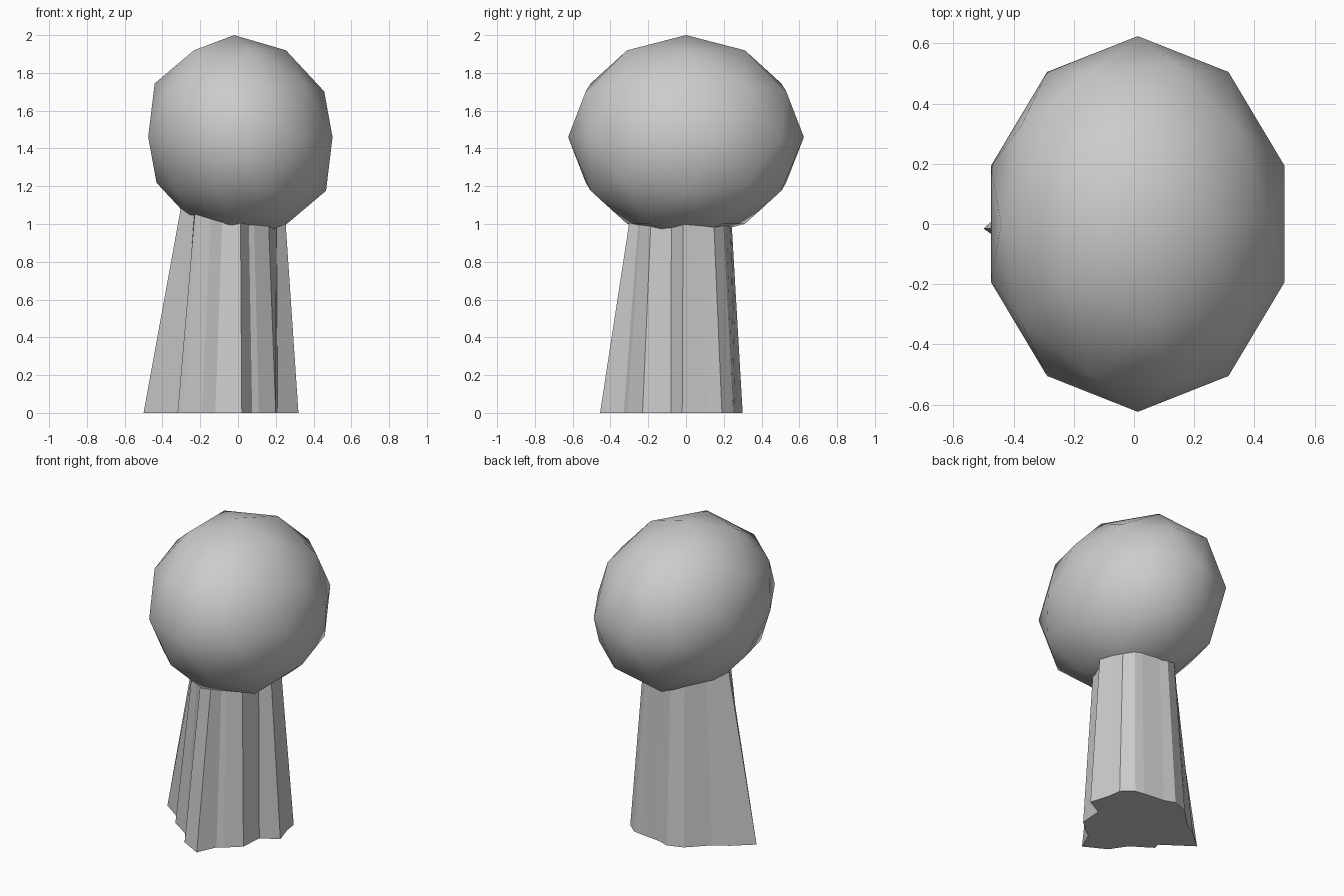
import bpy, bmesh, math
from mathutils import Matrix

if "Cube" in bpy.data.objects:
    bpy.data.objects.remove(bpy.data.objects["Cube"])


def finish(bm, name, smooth):
    bmesh.ops.recalc_face_normals(bm, faces=bm.faces)
    for f in bm.faces:
        f.smooth = smooth
    mesh = bpy.data.meshes.new(name)
    bm.to_mesh(mesh)
    bm.free()
    ob = bpy.data.objects.new(name, mesh)
    bpy.context.collection.objects.link(ob)
    return ob


# Crown: smooth low-poly icosphere, stretched and leaning slightly left at the top
bm = bmesh.new()
bmesh.ops.create_icosphere(bm, subdivisions=2, radius=1.0)
crown_shape = Matrix(((0.513, 0, -0.033, 0.0125),
                      (0, 0.624, 0, 0.0),
                      (0, 0, 0.54, 1.46),
                      (0, 0, 0, 1)))
bm.transform(crown_shape)
finish(bm, "tree_crown", True)

# Trunk: gnarled root outline, tapering to a rounder section inside the crown
roots = [(.02, -.455), (.075, -.33), (.11, -.31), (.20, -.23), (.21, -.08),
         (.32, -.02), (.28, .11), (.27, .19), (.20, .25), (.14, .26),
         (0, .275), (-.07, .30), (-.17, .265), (-.29, .145), (-.38, .09),
         (-.50, -.015), (-.31, -.15), (-.32, -.19), (-.29, -.21),
         (-.19, -.275), (-.12, -.38)]
TOP = 1.1


def narrowed(x, y):
    r = math.hypot(x, y)
    k = (0.24 + 0.3 * (r - 0.3)) / r
    return x * k, y * k


bm = bmesh.new()
low = [bm.verts.new((x, y, 0)) for x, y in roots]
high = [bm.verts.new((*narrowed(x, y), TOP)) for x, y in roots]
n = len(roots)
for i in range(n):
    j = (i + 1) % n
    bm.faces.new((low[i], low[j], high[j], high[i]))
bm.faces.new(low[::-1])
bm.faces.new(high)
finish(bm, "tree_trunk", False)
